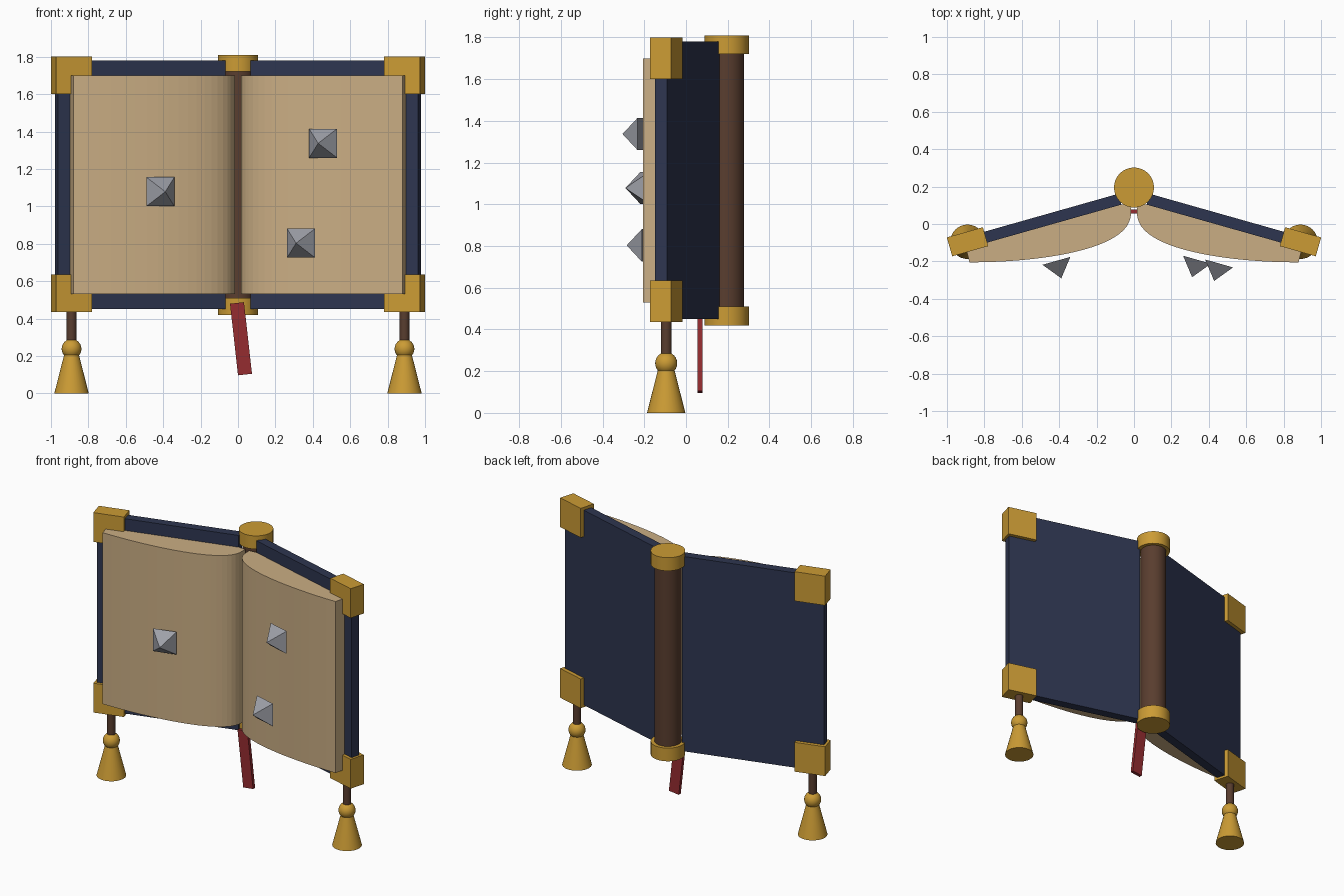
import bpy, bmesh
from math import sin, cos, pi, radians, sqrt
from mathutils import Matrix, Vector

if "Cube" in bpy.data.objects:
    bpy.data.objects.remove(bpy.data.objects["Cube"])

TILT = radians(15.8)


def material(name, rgb):
    m = bpy.data.materials.new(name)
    m.diffuse_color = (*rgb, 1)
    m.use_nodes = True
    m.node_tree.nodes["Principled BSDF"].inputs["Base Color"].default_value = m.diffuse_color
    return m


NAVY = material("navy_cloth", (0.027, 0.036, 0.08))
GOLD = material("gold", (0.60, 0.33, 0.035))
PAPER = material("old_paper", (0.59, 0.42, 0.23))
LEATHER = material("brown_leather", (0.10, 0.047, 0.028))
RED = material("red_ribbon", (0.30, 0.025, 0.03))
STEEL = material("steel", (0.34, 0.35, 0.39))


def finish(name, bm, mat, smooth=False):
    bmesh.ops.recalc_face_normals(bm, faces=bm.faces)
    me = bpy.data.meshes.new(name)
    bm.to_mesh(me)
    bm.free()
    me.materials.append(mat)
    ob = bpy.data.objects.new(name, me)
    bpy.context.collection.objects.link(ob)
    if smooth:
        bpy.ops.object.select_all(action='DESELECT')
        ob.select_set(True)
        bpy.context.view_layer.objects.active = ob
        bpy.ops.object.shade_smooth_by_angle(angle=radians(35))
    return ob


def box(name, centre, size, rot, mat):
    bm = bmesh.new()
    m = Matrix.Translation(centre) @ rot @ Matrix.Diagonal((*size, 1))
    bmesh.ops.create_cube(bm, size=1, matrix=m)
    return finish(name, bm, mat)


def cone(name, x, y, z0, z1, r0, r1, mat):
    bm = bmesh.new()
    bmesh.ops.create_cone(bm, cap_ends=True, segments=32, radius1=r0, radius2=r1,
                          depth=z1 - z0, matrix=Matrix.Translation((x, y, (z0 + z1) / 2)))
    return finish(name, bm, mat, True)


def page_block(name, side):
    # bulging page profile seen from above, extruded upward
    n = 20
    pts = [(0.015 + 0.865 * (1 - cos(pi / 2 * i / n)),
            0.075 - 0.28 * sin(pi / 2 * i / n) ** 0.8) for i in range(n + 1)]
    pts += [(0.90, -0.125), (0.08, 0.107), (0.015, 0.10)]
    bm = bmesh.new()
    face = bm.faces.new([bm.verts.new((side * x, y, 0.53)) for x, y in pts])
    ext = bmesh.ops.extrude_face_region(bm, geom=[face])
    bmesh.ops.translate(bm, vec=(0, 0, 1.17),
                        verts=[v for v in ext["geom"] if isinstance(v, bmesh.types.BMVert)])
    finish(name, bm, PAPER)


def stud(name, side, x, y, z):
    # four-sided spike standing on the page surface
    u = Vector((cos(TILT), -side * sin(TILT), 0))
    v = Vector((0, 0, 1))
    m = Matrix((u, v, u.cross(v))).transposed().to_4x4()
    bm = bmesh.new()
    bmesh.ops.create_cone(bm, cap_ends=True, segments=4, radius1=0.155 / sqrt(2),
                          radius2=0, depth=0.097,
                          matrix=Matrix.Translation((x, y, z)) @ m
                          @ Matrix.Translation((0, 0, 0.0485)) @ Matrix.Rotation(pi / 4, 4, 'Z'))
    bmesh.ops.remove_doubles(bm, verts=bm.verts, dist=1e-4)
    finish(name, bm, STEEL)


# spine with end caps
cone("spine", 0, 0.195, 0.46, 1.77, 0.083, 0.083, LEATHER)
cone("spine_cap_top", 0, 0.195, 1.72, 1.81, 0.107, 0.107, GOLD)
cone("spine_cap_bottom", 0, 0.195, 0.42, 0.51, 0.107, 0.107, GOLD)

# covers, pages, corners and tassels on both sides
for label, s in (("left", -1), ("right", 1)):
    rot = Matrix.Rotation(-s * TILT, 4, 'Z')
    box(label + "_cover", (s * 0.523, 0.006, 1.115), (0.93, 0.06, 1.33), rot, NAVY)
    page_block(label + "_pages", s)
    for level, z in (("top", 1.70), ("bottom", 0.535)):
        box(f"{label}_{level}_corner", (s * 0.89, -0.095, z), (0.20, 0.105, 0.20), rot, GOLD)
    cone(label + "_tassel_cord", s * 0.89, -0.095, 0.25, 0.46, 0.026, 0.026, LEATHER)
    cone(label + "_tassel_skirt", s * 0.89, -0.095, 0, 0.22, 0.092, 0.036, GOLD)
    bm = bmesh.new()
    bmesh.ops.create_uvsphere(bm, u_segments=24, v_segments=12, radius=0.053,
                              matrix=Matrix.Translation((s * 0.89, -0.095, 0.238)))
    finish(label + "_tassel_knot", bm, GOLD, True)

# spikes on the pages
stud("left_stud", -1, -0.415, -0.197, 1.078)
stud("right_upper_stud", 1, 0.455, -0.211, 1.337)
stud("right_lower_stud", 1, 0.337, -0.191, 0.803)

# bookmark ribbon
box("bookmark", (0.016, 0.067, 0.292), (0.075, 0.022, 0.385),
    Matrix.Rotation(radians(-6.4), 4, 'Y'), RED)
